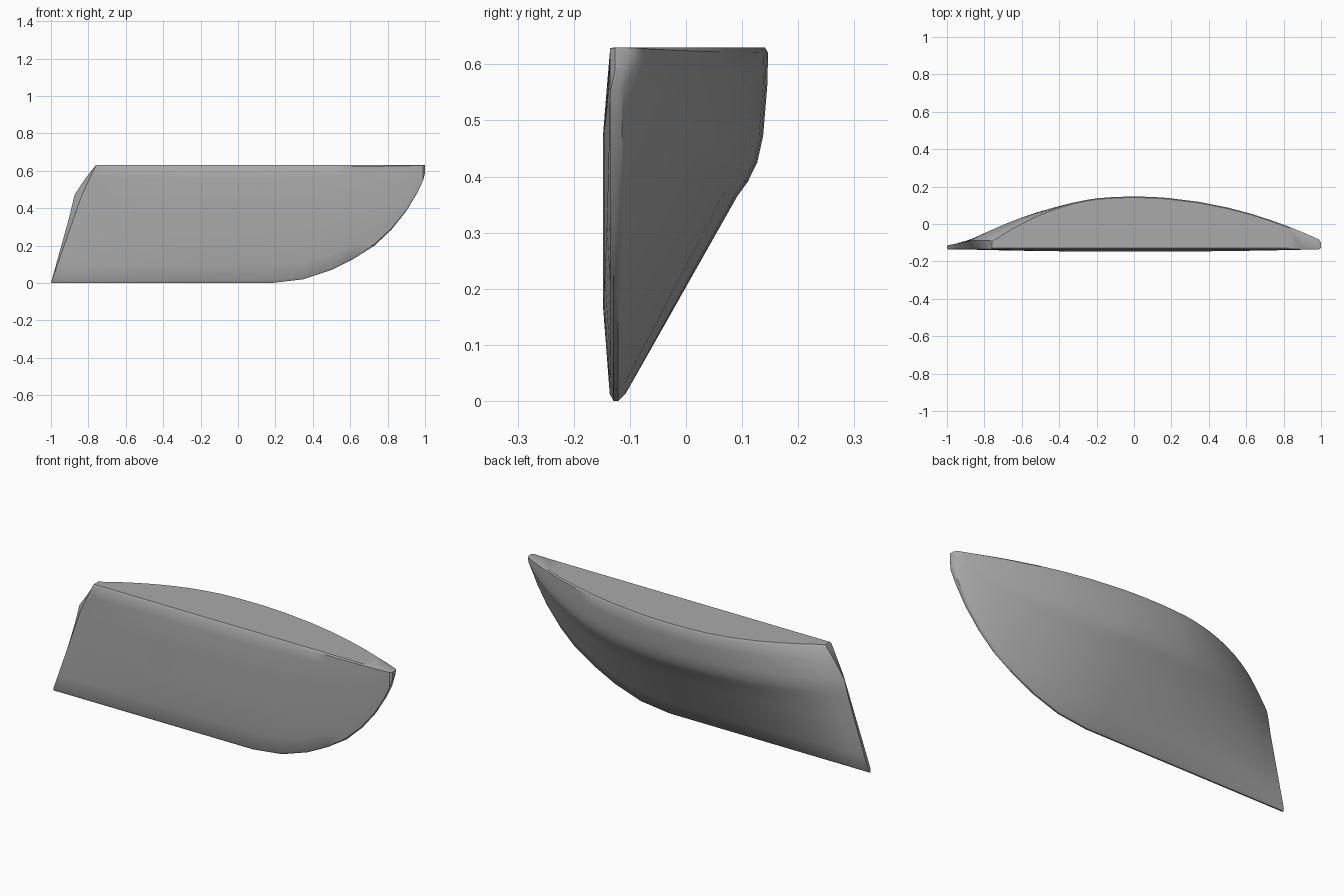
import bpy, bmesh

cube = bpy.data.objects.get("Cube")
if cube:
    bpy.data.objects.remove(cube)

HEIGHT, FRONT, KEEL = 0.63, -0.135, -0.115


def interp(points, v):
    """Piecewise linear lookup."""
    if v <= points[0][0]:
        return points[0][1]
    for (a, p), (b, q) in zip(points, points[1:]):
        if v <= b:
            return p + (q - p) * (v - a) / (b - a)
    return points[-1][1]


# Outline of the curved end, cross-section of the back, and slant of the cut end
keel_line = [(0.18, 0), (0.35, 0.02), (0.5, 0.07), (0.62, 0.13), (0.73, 0.2),
             (0.82, 0.285), (0.9, 0.385), (0.96, 0.485), (0.99, 0.55), (1, 0.59)]
back_profile = [(0, 0), (0.58, 0.79), (0.62, 0.86), (0.675, 0.925),
                (0.75, 0.965), (0.89, 0.993), (1, 1)]
front_bulge = [(0, 0), (0.27, 0.013), (0.76, 0.013), (1, 0)]
back_lean = [(0, 0), (0.36, 0.1), (0.49, 0.13), (HEIGHT, 0.24)]
front_lean = [(0, 0), (0.47, 0.165), (HEIGHT, 0.24)]

columns = [-1 + 0.08 * i for i in range(15)] + [x for x, z in keel_line]
rows = [0, 0.02, 0.15, 0.27, 0.45, 0.58, 0.62, 0.675, 0.75, 0.89, 0.985, 1]


def section(bm, s):
    """One cross-section: matching back and front vertices from keel to top."""
    bottom = interp(keel_line, s)
    tip = 0.012 if s == 1 else 0
    back_top = 0.147 - 0.235 * s * s - tip
    weight = min(1, max(0, -s - 0.2) / 0.8)
    back, front = [], []
    for i, t in enumerate(rows):
        z = bottom + t * (HEIGHT - bottom)
        inset = 0.006 if i in (0, len(rows) - 1) else 0
        xb = s + weight * interp(back_lean, z)
        xf = s + weight * interp(front_lean, z)
        yb = KEEL + (back_top - KEEL) * interp(back_profile, t)
        yf = FRONT + tip * 0.7 - interp(front_bulge, t) * (1 - s * s)
        back.append(bm.verts.new((xb, yb - inset, z)))
        front.append(bm.verts.new((xf, yf + inset, z)))
    return back, front


bm = bmesh.new()
sections = [section(bm, s) for s in columns]

# Skin around the sections
for (b0, f0), (b1, f1) in zip(sections, sections[1:]):
    ring0, ring1 = b0 + f0[::-1], b1 + f1[::-1]
    for i in range(len(ring0)):
        j = (i + 1) % len(ring0)
        bm.faces.new((ring0[i], ring0[j], ring1[j], ring1[i]))

# End caps
for back, front in (sections[0], sections[-1]):
    for i in range(len(rows) - 1):
        bm.faces.new((back[i], back[i + 1], front[i + 1], front[i]))

bmesh.ops.recalc_face_normals(bm, faces=bm.faces)
mesh = bpy.data.meshes.new("curved_wedge")
bm.to_mesh(mesh)
bm.free()
body = bpy.data.objects.new("curved_wedge", mesh)
bpy.context.collection.objects.link(body)

# Plain grey
grey = bpy.data.materials.new("plain_grey")
grey.use_nodes = True
colour = (0.4, 0.4, 0.4, 1)
grey.diffuse_color = colour
grey.node_tree.nodes["Principled BSDF"].inputs["Base Color"].default_value = colour
mesh.materials.append(grey)

bpy.ops.object.select_all(action='DESELECT')
body.select_set(True)
bpy.context.view_layer.objects.active = body
bpy.ops.object.shade_smooth_by_angle(angle=0.6)
